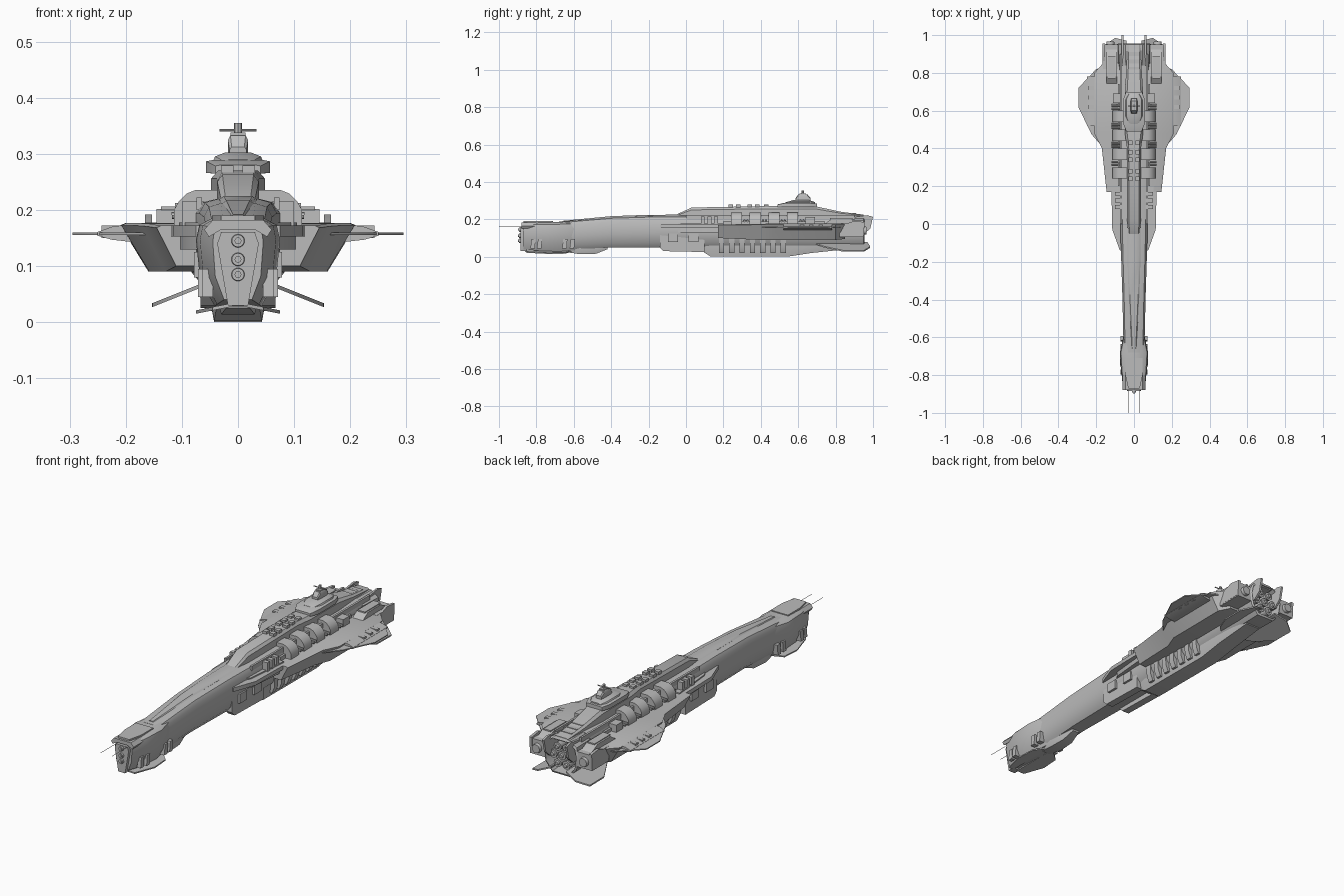
import bpy
import bmesh
from math import cos, sin, pi, radians
from mathutils import Matrix, Vector

default = bpy.data.objects.get("Cube")
if default:
    bpy.data.objects.remove(default, do_unlink=True)

GREY = (0.5, 0.5, 0.5, 1)
hull_grey = bpy.data.materials.new("hull_grey")
hull_grey.use_nodes = True
hull_grey.diffuse_color = GREY
hull_grey.node_tree.nodes["Principled BSDF"].inputs["Base Color"].default_value = GREY
parts = []


def finish(name, bm, mirror=False):
    """Turn a bmesh into an object, optionally adding its mirror image."""
    if mirror:
        copy = bmesh.ops.duplicate(bm, geom=bm.verts[:] + bm.edges[:] + bm.faces[:])
        for v in copy["geom"]:
            if isinstance(v, bmesh.types.BMVert):
                v.co.x = -v.co.x
    bmesh.ops.recalc_face_normals(bm, faces=bm.faces[:])
    mesh = bpy.data.meshes.new(name)
    bm.to_mesh(mesh)
    bm.free()
    mesh.materials.append(hull_grey)
    obj = bpy.data.objects.new(name, mesh)
    bpy.context.collection.objects.link(obj)
    parts.append(obj)
    return obj


def skin(bm, rings):
    """Join point rings into a capped tube."""
    rings = [[bm.verts.new(p) for p in ring] for ring in rings]
    n = len(rings[0])
    for a, b in zip(rings, rings[1:]):
        for i in range(n):
            j = (i + 1) % n
            bm.faces.new((a[i], a[j], b[j], b[i]))
    bm.faces.new(rings[0])
    bm.faces.new(rings[-1])


def loft(name, shape, stations):
    """Symmetric body: shape is a half section, stations are (y, half width, bottom, top)."""
    section = shape + [(-x, h) for x, h in reversed(shape)]
    bm = bmesh.new()
    skin(bm, [[(x * w, y, lo + h * (hi - lo)) for x, h in section]
              for y, w, lo, hi in stations])
    return finish(name, bm)


def plate(name, axis, outline, lo, hi, mirror=True, droop=0):
    """Outline extruded along an axis; droop lowers it towards the outer side."""
    place = {"x": lambda u, v, d: (d, u, v),
             "y": lambda u, v, d: (u, d, v),
             "z": lambda u, v, d: (u, v, d - droop * u)}[axis]
    bm = bmesh.new()
    skin(bm, [[place(u, v, d) for u, v in outline] for d in (lo, hi)])
    return finish(name, bm, mirror)


def box(name, x, y, z, mirror=True):
    outline = [(x[0], y[0]), (x[1], y[0]), (x[1], y[1]), (x[0], y[1])]
    return plate(name, "z", outline, z[0], z[1], mirror)


def rod(name, start, end, r1, r2=None, mirror=False, sides=16):
    a, b = Vector(start), Vector(end)
    bm = bmesh.new()
    turn = (b - a).to_track_quat("Z", "Y").to_matrix().to_4x4()
    bmesh.ops.create_cone(bm, cap_ends=True, segments=sides, radius1=r1,
                          radius2=r1 if r2 is None else r2, depth=(b - a).length,
                          matrix=Matrix.Translation((a + b) / 2) @ turn)
    return finish(name, bm, mirror)


ROUNDED = [(.5, 1), (.85, .96), (1, .85), (1, .45), (.85, .15), (.55, 0)]
WEDGE = [(.6, 1), (.92, .92), (1, .75), (.9, .3), (.55, 0)]
TRAPEZE = [(.75, 1), (1, .8), (1, 0)]
KEEL = [(1, 1), (1, .4), (.85, 0)]

# Long hull and its dorsal spine
loft("main_hull", ROUNDED, [
    (-.68, .055, .035, .187), (-.4, .061, .05, .212), (-.15, .069, .05, .22),
    (.1, .075, .05, .22), (.84, .075, .05, .22)])
loft("neck_ridge", TRAPEZE, [
    (-.66, .012, .17, .192), (-.4, .028, .19, .217), (-.2, .034, .2, .224), (0, .036, .2, .225)])
loft("dorsal_spine", TRAPEZE, [
    (-.06, .03, .2, .222), (.03, .037, .2, .263), (.4, .037, .2, .27),
    (.48, .048, .2, .27), (.7, .048, .2, .268), (.83, .04, .2, .24), (.95, .035, .205, .225)])
loft("belly_keel", KEEL, [
    (.07, .042, .04, .1), (.13, .05, .002, .1), (.54, .05, 0, .1),
    (.67, .05, .02, .1), (.86, .045, .04, .1)])

# Bow head, prow face and chin
loft("bow_head", WEDGE, [
    (-.87, .045, .04, .178), (-.79, .068, .032, .185),
    (-.68, .075, .028, .186), (-.59, .055, .035, .19)])
plate("bow_armour", "z", [(0, -.87), (.03, -.87), (.046, -.8), (.046, -.71), (0, -.71)], .18, .19)
plate("prow_face", "y", [(0, .16), (.03, .16), (.037, .14), (.018, .03), (0, .03)], -.885, -.85)
plate("prow_brow", "y", [(0, .182), (.045, .182), (.06, .165), (.052, .152), (.03, .165), (0, .165)],
      -.88, -.8)
for height in (.145, .112, .085):
    rod("bow_port", (0, -.875, height), (0, -.893, height), .013, .011)
    rod("bow_port_core", (0, -.88, height), (0, -.897, height), .006)
plate("chin_blade", "z", [(.01, -.86), (.045, -.85), (.075, -.74), (.07, -.65), (.01, -.6)],
      .03, .036, droop=.2)
loft("chin_keel", KEEL, [(-.64, .025, .025, .06), (-.57, .035, .014, .06),
                         (-.48, .03, .016, .06), (-.42, .02, .04, .07)])
for y in (-.82, -.785, -.65, -.61):
    plate("bow_side_panel", "x", [(y - .012, .045), (y + .012, .045), (y + .016, .095), (y - .006, .095)],
          .045, .064 if y < -.8 else .071)
rod("bow_antenna", (.03, -.84, .16), (.03, -1, .16), .001, mirror=True, sides=6)

# Forward sponsons and lower side boxes
plate("sponson", "z", [(.05, -.14), (.075, -.14), (.115, -.03), (.12, .2), (.05, .2)], .153, .172)
plate("sponson_body", "z", [(.05, -.08), (.085, -.02), (.105, .2), (.05, .2)], .13, .178)
plate("lower_side_box", "x", [(-.14, .05), (-.12, .03), (.1, .025), (.1, .12), (-.14, .12)], .03, .067)
for y in (-.07, .04):
    box("side_box_panel", (.06, .078), (y - .027, y + .027), (.08, .125))
for y in (.09, .125, .16):
    box("forward_vent", (.06, .1), (y - .01, y + .01), (.17, .215))

# Broad rear body, wings and wing vents
loft("rear_body", [(.95, 1), (1, .95), (.76, 0)], [
    (.17, .145, .1, .172), (.4, .17, .09, .176), (.475, .208, .09, .177),
    (.8, .21, .09, .177), (.85, .165, .095, .177)])
box("rear_nacelle", (.085, .165), (.82, .95), (.105, .178))
plate("wing", "z", [(.16, .4), (.225, .475), (.295, .62), (.295, .72), (.2, .82), (.16, .83)],
      .155, .16)
plate("wing_root", "y", [(.19, .175), (.225, .17), (.25, .161), (.25, .154), (.225, .147), (.19, .143)],
      .52, .78)
for y in (.62, .67, .72):
    box("wing_vent", (.2, .243), (y - .01, y + .01), (.15, .172))

# Rounded drums, cross pipes and rails along the shoulders
drum = [(.03, .17), (.114, .17), (.114, .2), (.105, .216), (.092, .229), (.075, .236), (.03, .236)]
for i in range(4):
    y = .27 + i * .1
    plate("shoulder_drum", "y", drum, y - .03, y + .03)
    for offset in (.042, .058):
        rod("cross_pipe", (.03, y + offset, .195), (.118, y + offset, .19), .006, mirror=True, sides=8)
box("shoulder_block", (.03, .112), (.64, .69), (.17, .212))
box("shoulder_rail", (.064, .074), (0, .9), (.2, .222))
box("rail_step", (.076, .086), (.2, .74), (.165, .192))

# Ribs along the lower hull
for i in range(7):
    y = .19 + i * .055
    plate("belly_rib", "y", [(.03, .1), (.072, .1), (.07, .05), (.057, .02), (.03, .02)],
          y - .014, y + .014)

# Dorsal fittings and bridge
for y in (.24, .28, .34, .38, .43):
    box("spine_fitting", (.008, .03), (y - .012, y + .012), (.26, .279))
loft("bridge_deck", [(.8, 1), (1, .9), (1, 0)], [
    (.49, .04, .265, .28), (.53, .057, .266, .289), (.66, .057, .266, .289), (.7, .042, .265, .285)])
loft("bridge_dome", [(.5, 1), (.85, .7), (1, 0)], [
    (.53, .03, .28, .29), (.57, .048, .28, .302), (.66, .048, .28, .302), (.69, .03, .28, .292)])
loft("bridge_tower", TRAPEZE, [(.585, .015, .29, .312), (.6, .018, .29, .333),
                               (.65, .018, .29, .333), (.665, .015, .29, .315)])
box("bridge_cap", (0, .013), (.608, .642), (.32, .338))
rod("mast", (0, .625, .33), (0, .625, .355), .007, sides=8)
rod("mast_crossbar", (-.033, .625, .342), (.033, .625, .342), .0025, sides=8)
for y in (.74, .78, .82, .86, .9):
    box("aft_spine_fitting", (0, .028), (y - .01, y + .01), (.21, .252 - (y - .74) * .12))

# Hollow engine housing with its nozzle cluster
loft("engine_housing", [(.5, 1), (.9, .85), (1, .6), (.9, .25), (.5, 0)], [
    (.78, .075, .05, .215), (.86, .088, .045, .22), (.95, .092, .045, .22),
    (.955, .084, .054, .211), (.89, .08, .058, .207)])
spots = [(0, .132)] + [(.046 * cos(i * pi / 3), .132 + .046 * sin(i * pi / 3)) for i in range(6)]
for x, z in spots:
    rod("engine_nozzle", (x, .88, z), (x, .945, z), .014, .02)
    rod("nozzle_core", (x, .94, z), (x, .953, z), .012, .008)
rod("nacelle_nozzle", (.125, .94, .14), (.125, .965, .14), .024, .02, mirror=True)
plate("engine_cowl", "x", [(.74, .175), (.78, .202), (.88, .202), (.93, .175)], .09, .145)
box("cowl_panel", (.098, .137), (.77, .89), (.2, .206))

# Tail blades and drooping stabilisers
plate("tail_blade", "x", [(.85, .205), (.97, .222), (1, .213), (.985, .15), (.95, .12), (.85, .12)],
      .056, .066)
plate("outer_tail_blade", "x", [(.84, .17), (.9, .192), (.955, .185), (.95, .11), (.84, .11)],
      .153, .166)
plate("stabiliser", "z", [(.04, .68), (.1, .74), (.152, .84), (.153, .95), (.1, .985), (.04, .97)],
      .088, .095, droop=.4)

# Soft shading with crisp edges
bpy.ops.object.select_all(action="DESELECT")
for obj in parts:
    obj.select_set(True)
bpy.context.view_layer.objects.active = parts[0]
bpy.ops.object.shade_smooth_by_angle(angle=radians(32))
